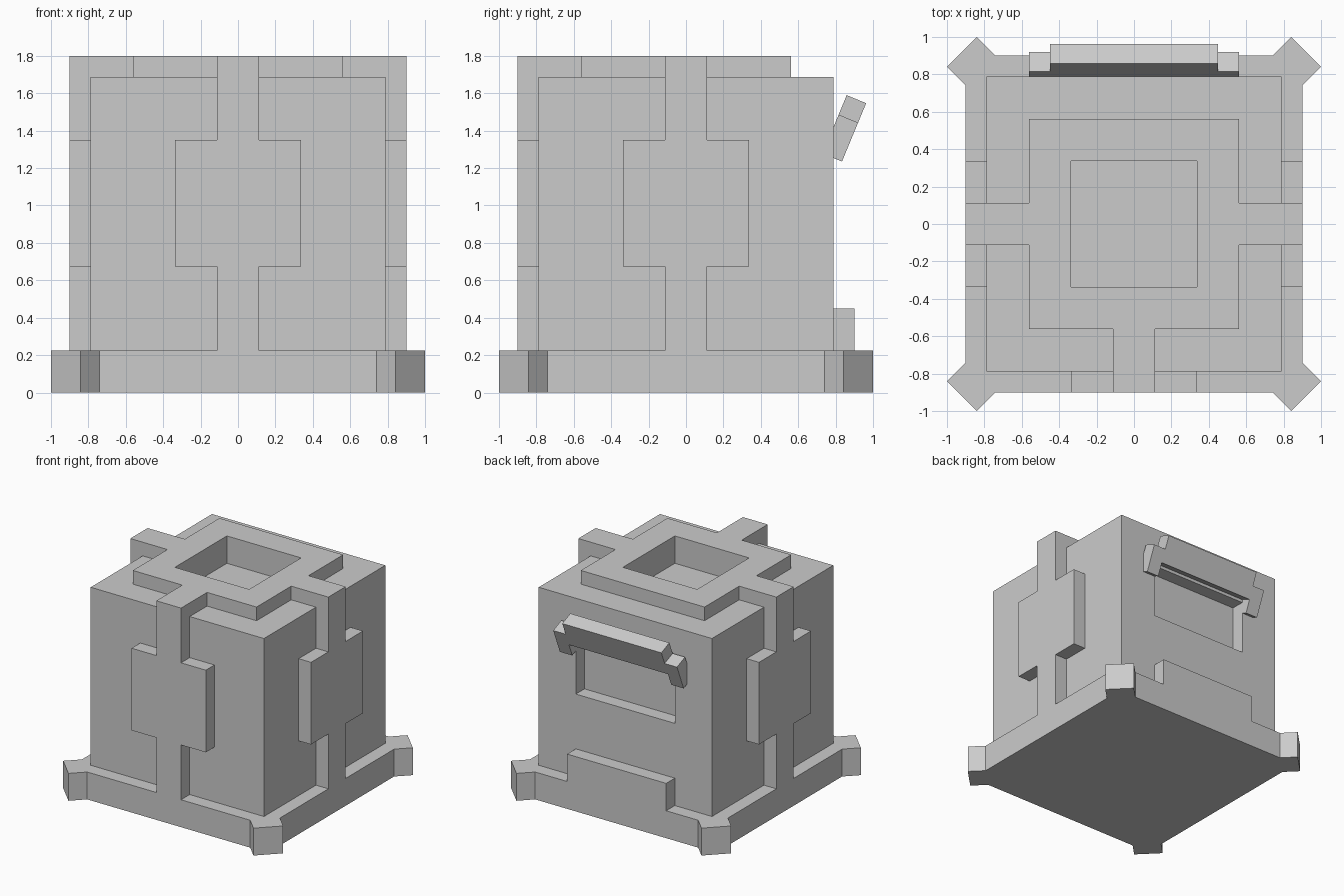
import bpy, bmesh
from math import radians
from mathutils import Matrix, Vector

if "Cube" in bpy.data.objects:
    bpy.data.objects.remove(bpy.data.objects["Cube"])

U = 0.1125  # the whole model sits on a grid of this unit


def prism(name, outline, depth, matrix=Matrix()):
    """Extrude a flat outline (grid units, local xy) by depth along local z."""
    bm = bmesh.new()
    face = bm.faces.new([bm.verts.new((x * U, y * U, 0)) for x, y in outline])
    ext = bmesh.ops.extrude_face_region(bm, geom=[face])
    moved = [v for v in ext["geom"] if isinstance(v, bmesh.types.BMVert)]
    bmesh.ops.translate(bm, verts=moved, vec=(0, 0, depth * U))
    bmesh.ops.recalc_face_normals(bm, faces=bm.faces)
    bm.transform(matrix)
    mesh = bpy.data.meshes.new(name)
    bm.to_mesh(mesh)
    bm.free()
    obj = bpy.data.objects.new(name, mesh)
    bpy.context.collection.objects.link(obj)
    return obj


def box(name, x, y, z, matrix=Matrix()):
    """Box from (min, max) ranges in grid units."""
    rect = [(x[0], y[0]), (x[1], y[0]), (x[1], y[1]), (x[0], y[1])]
    return prism(name, rect, z[1] - z[0], matrix @ Matrix.Translation((0, 0, z[0] * U)))


def cut(target, cutter):
    cutter.hide_render = True
    mod = target.modifiers.new("cut", 'BOOLEAN')
    mod.operation = 'DIFFERENCE'
    mod.solver = 'EXACT'
    mod.object = cutter
    bpy.context.view_layer.objects.active = target
    bpy.ops.object.modifier_apply(modifier=mod.name)


# Base slab with a diagonal foot at each corner
a, b, c = 0.741 / U, 0.841 / U, 1.0 / U
outline = []
for turn in range(4):
    for x, y in [(8, a), (c, b), (b, c), (a, 8)]:
        for _ in range(turn):
            x, y = -y, x
        outline.append((x, y))
prism("base", outline, 2)

# Main body and the raised frame on top
body = box("body", (-7, 7), (-7, 7), (2, 15))
frame = box("top_frame", (-5, 5), (-5, 5), (15, 16))

# Square well in the top, slot opening in the back
well = box("well_cutter", (-3, 3), (-3, 3), (14, 17))
slot = box("slot_cutter", (-4, 4), (6, 8), (8, 12))
cut(body, well)
cut(frame, well)
cut(body, slot)
for cutter in (well, slot):
    bpy.data.objects.remove(cutter)

# Straps with a wide panel on front, right and left, folding over the top
half = [(1, 2), (1, 6), (3, 6), (3, 12), (1, 12), (1, 16)]
cross = half + [(-x, z) for x, z in reversed(half)]
upright = Matrix.Translation((0, -7 * U, 0)) @ Matrix.Rotation(radians(90), 4, 'X')
for side, angle in (("front", 0), ("right", 90), ("left", -90)):
    spin = Matrix.Rotation(radians(angle), 4, 'Z')
    prism(side + "_strap", cross, 1, spin @ upright)
    box(side + "_strap_top", (-1, 1), (-7, -5), (15, 16), spin)

# Low step at the back
box("back_step", (-4, 4), (7, 8), (2, 4))

# Tilted handle above the slot: local z runs up the tilt, y through its thickness
tilt = Matrix.Translation((0, 0.73, 1.278)) @ Matrix.Rotation(radians(-22.5), 4, 'X')
box("handle_bar", (-4, 4), (0, 1), (1, 3), tilt)
for side, x in (("left", (-5, -4)), ("right", (4, 5))):
    box("handle_arm_" + side, x, (0, 1), (0, 2), tilt)
